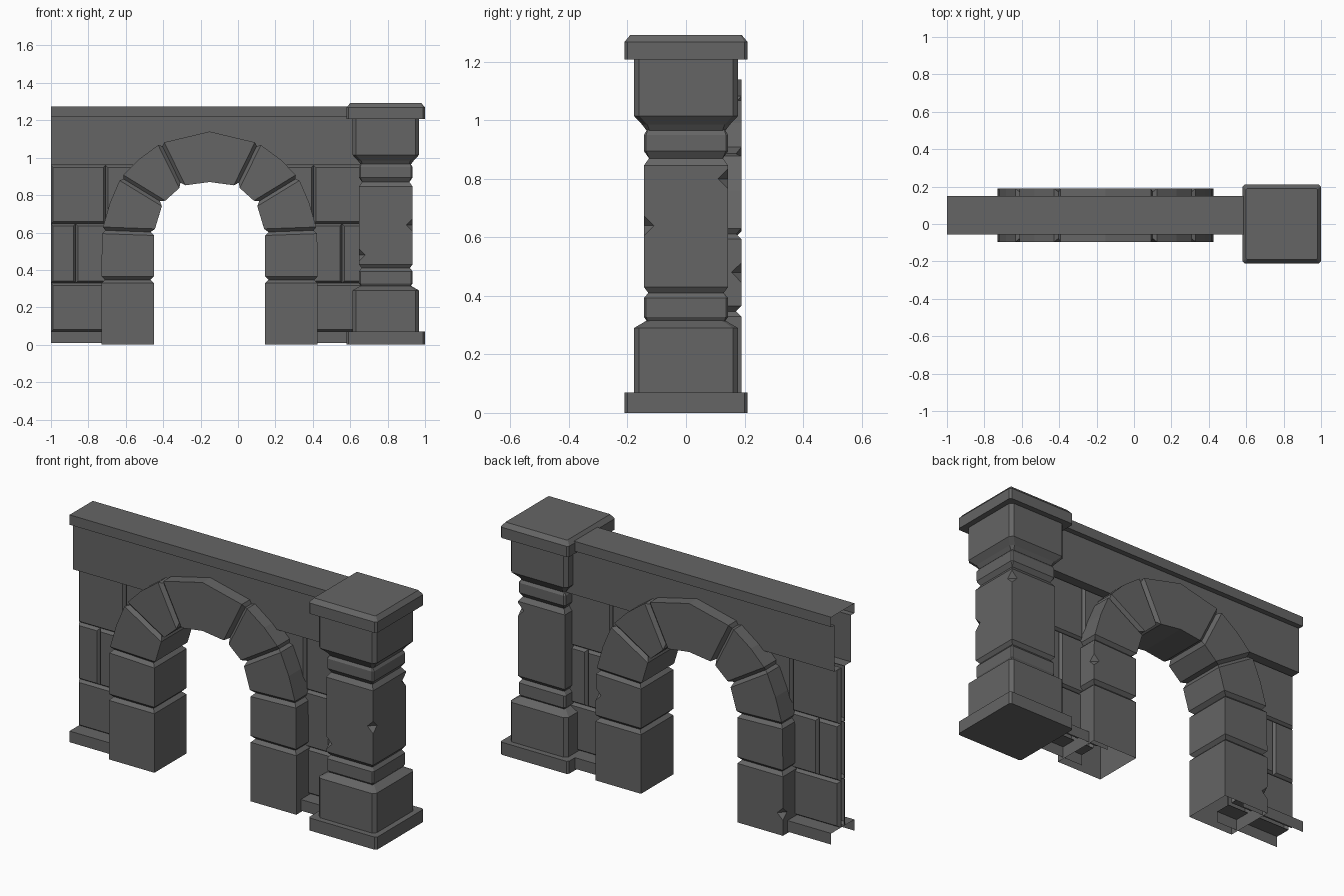
import bpy
import bmesh
from mathutils import Vector

cube = bpy.data.objects.get("Cube")
if cube:
    bpy.data.objects.remove(cube, do_unlink=True)

GREY = 0.13
stone = bpy.data.materials.new("dark grey stone")
stone.use_nodes = True
stone.diffuse_color = (GREY, GREY, GREY, 1)
stone.node_tree.nodes["Principled BSDF"].inputs["Base Color"].default_value = (GREY, GREY, GREY, 1)
stone.node_tree.nodes["Principled BSDF"].inputs["Roughness"].default_value = 0.9

WALL_Y = 0.047      # middle plane of the wall
ARCH_X = -0.152     # middle of the opening
PILLAR_X = 0.79
WALL_END = 0.7      # wall runs on into the pillar


def finish(bm, name):
    bmesh.ops.remove_doubles(bm, verts=bm.verts, dist=0.0005)
    bmesh.ops.recalc_face_normals(bm, faces=bm.faces)
    mesh = bpy.data.meshes.new(name)
    bm.to_mesh(mesh)
    bm.free()
    mesh.materials.append(stone)
    obj = bpy.data.objects.new(name, mesh)
    bpy.context.collection.objects.link(obj)
    return obj


def strip(name, profile, x0, x1):
    """Sweep an open (y, z) profile along x as a thin shell."""
    bm = bmesh.new()
    a, b = [[bm.verts.new((x, y, z)) for y, z in profile] for x in (x0, x1)]
    for i in range(len(profile) - 1):
        bm.faces.new((a[i], a[i + 1], b[i + 1], b[i]))
    return finish(bm, name)


def wall_block(name, side, x0, x1, z0, z1, inset=0.012):
    """Open-backed block with sloping edges."""
    bm = bmesh.new()
    rings = []
    for depth, i in ((0.012, 0), (0.022, 0.003), (0.034, inset)):
        y = WALL_Y + side * depth
        corners = ((x0 + i, z0 + i), (x1 - i, z0 + i), (x1 - i, z1 - i), (x0 + i, z1 - i))
        rings.append([bm.verts.new((x, y, z)) for x, z in corners])
    for lo, hi in zip(rings, rings[1:]):
        for k in range(4):
            bm.faces.new((lo[k], lo[(k + 1) % 4], hi[(k + 1) % 4], hi[k]))
    bm.faces.new(rings[-1])
    return finish(bm, name)


def arch_stone(name, outline, joints, mirror=1, open_base=False):
    """Prism through the wall, chamfered round its joint faces."""
    bm = bmesh.new()
    front, back = [[bm.verts.new((ARCH_X + mirror * x, WALL_Y + d, z)) for x, z in outline]
                   for d in (-0.142, 0.142)]
    bm.faces.new(front)
    bm.faces.new(back)
    n = len(outline)
    sides = [bm.faces.new((front[i], front[(i + 1) % n], back[(i + 1) % n], back[i]))
             for i in range(n)]
    bmesh.ops.recalc_face_normals(bm, faces=bm.faces)
    edges = list({e for j in joints for e in sides[j].edges})
    if open_base:
        bmesh.ops.delete(bm, geom=[sides[0]], context='FACES_ONLY')
    bmesh.ops.bevel(bm, geom=edges, offset=0.018, segments=1, affect='EDGES')
    return finish(bm, name)


def square_column(name, profile):
    """Stack of square rings, each (height, half width, corner cut)."""
    bm = bmesh.new()
    rings = []
    for z, h, c in profile:
        k = h - c
        pts = ((k, -h), (h, -k), (h, k), (k, h), (-k, h), (-h, k), (-h, -k), (-k, -h))
        rings.append([bm.verts.new((PILLAR_X + x, y, z)) for x, y in pts])
    for lo, hi in zip(rings, rings[1:]):
        for i in range(8):
            bm.faces.new((lo[i], lo[(i + 1) % 8], hi[(i + 1) % 8], hi[i]))
    bm.faces.new(rings[0])
    bm.faces.new(rings[-1])
    bmesh.ops.dissolve_degenerate(bm, dist=0.0005, edges=bm.edges)
    return finish(bm, name)


def chip(obj, place, size=0.035):
    """Knock a small pointed notch out of an edge."""
    bm = bmesh.new()
    bmesh.ops.create_uvsphere(bm, u_segments=4, v_segments=2, radius=size)
    bmesh.ops.translate(bm, verts=bm.verts, vec=Vector(place))
    cutter = finish(bm, "chip_cutter")
    cutter.hide_render = True
    mod = obj.modifiers.new("chip", 'BOOLEAN')
    mod.operation = 'DIFFERENCE'
    mod.solver = 'EXACT'
    mod.object = cutter
    bpy.context.view_layer.objects.active = obj
    bpy.ops.object.modifier_apply(modifier=mod.name)
    bpy.data.objects.remove(cutter, do_unlink=True)


# Wall top: plain band and overhanging coping in one open-ended shell
half = [(0.015, 0.96), (0.072, 0.96), (0.072, 1.22), (0.102, 1.22), (0.102, 1.275)]
coping = [(WALL_Y - d, z) for d, z in half] + [(WALL_Y + d, z) for d, z in reversed(half)]
strip("wall_coping", coping, -1, WALL_END)

# Wall courses and plinth on both faces
courses = [
    (0.07, 0.33, [(-1, -0.6), (0.3, WALL_END)]),
    (0.33, 0.647, [(-1, -0.868), (-0.868, -0.6), (0.3, 0.557), (0.557, WALL_END)]),
    (0.647, 0.96, [(-1, -0.708), (-0.708, -0.46), (0.156, 0.404), (0.404, WALL_END)]),
]
for side, face in ((-1, "front"), (1, "back")):
    for row, (z0, z1, spans) in enumerate(courses):
        for x0, x1 in spans:
            wall_block(f"wall_block_{face}_row{row + 1}", side, x0, x1, z0, z1)
    plinth = [(WALL_Y + side * d, z) for d, z in ((0.102, 0.008), (0.102, 0.07), (0.015, 0.07))]
    strip(f"wall_plinth_{face}", plinth, -1, -0.6)
    strip(f"wall_plinth_{face}", plinth, 0.3, WALL_END)

# Arch: jambs and voussoirs mirrored about the opening
for m, label in ((1, "left"), (-1, "right")):
    foot = arch_stone(f"jamb_foot_{label}",
                      [(0.297, 0), (0.578, 0), (0.578, 0.347), (0.297, 0.347)], [2], m, True)
    jamb = arch_stone(f"jamb_block_{label}",
                      [(0.297, 0.347), (0.578, 0.347), (0.575, 0.612), (0.297, 0.602)], [0, 2], m)
    arch_stone(f"lower_voussoir_{label}",
               [(0.297, 0.602), (0.575, 0.612), (0.532, 0.76), (0.474, 0.895), (0.25, 0.758)],
               [0, 3], m)
    arch_stone(f"upper_voussoir_{label}",
               [(0.25, 0.758), (0.474, 0.895), (0.38, 0.99), (0.26, 1.078), (0.148, 0.85)],
               [0, 3], m)
    if m == 1:
        chip(jamb, (0.426, 0.189, 0.48))
    else:
        chip(foot, (-0.73, 0.189, 0.12))

arch_stone("keystone", [(-0.148, 0.85), (-0.26, 1.078), (0, 1.14), (0.26, 1.078),
                        (0.148, 0.85), (0, 0.87)], [0, 3])

# Pillar from the ground up
square_column("pillar_base", [(0, 0.21, 0.01), (0.07, 0.21, 0.01)])
square_column("pillar_lower_block",
              [(0.07, 0.178, 0.018), (0.29, 0.178, 0.018), (0.315, 0.135, 0.01)])
square_column("pillar_lower_collar",
              [(0.305, 0.128, 0), (0.328, 0.144, 0.008), (0.392, 0.144, 0.008), (0.415, 0.125, 0)])
shaft = square_column("pillar_shaft",
                      [(0.405, 0.125, 0), (0.43, 0.144, 0), (0.845, 0.144, 0), (0.872, 0.125, 0)])
square_column("pillar_upper_collar",
              [(0.868, 0.125, 0), (0.895, 0.144, 0.008), (0.95, 0.144, 0.008), (0.975, 0.128, 0)])
square_column("pillar_upper_block",
              [(0.965, 0.135, 0.01), (0.985, 0.15, 0.018), (1.015, 0.178, 0.018),
               (1.21, 0.178, 0.018)])
square_column("pillar_cap",
              [(1.208, 0.21, 0.01), (1.268, 0.21, 0.01), (1.292, 0.19, 0.005)])

# Worn notches on the shaft corners
for place in ((0.934, -0.144, 0.64), (0.646, -0.144, 0.48), (0.934, 0.144, 0.8)):
    chip(shaft, place)
